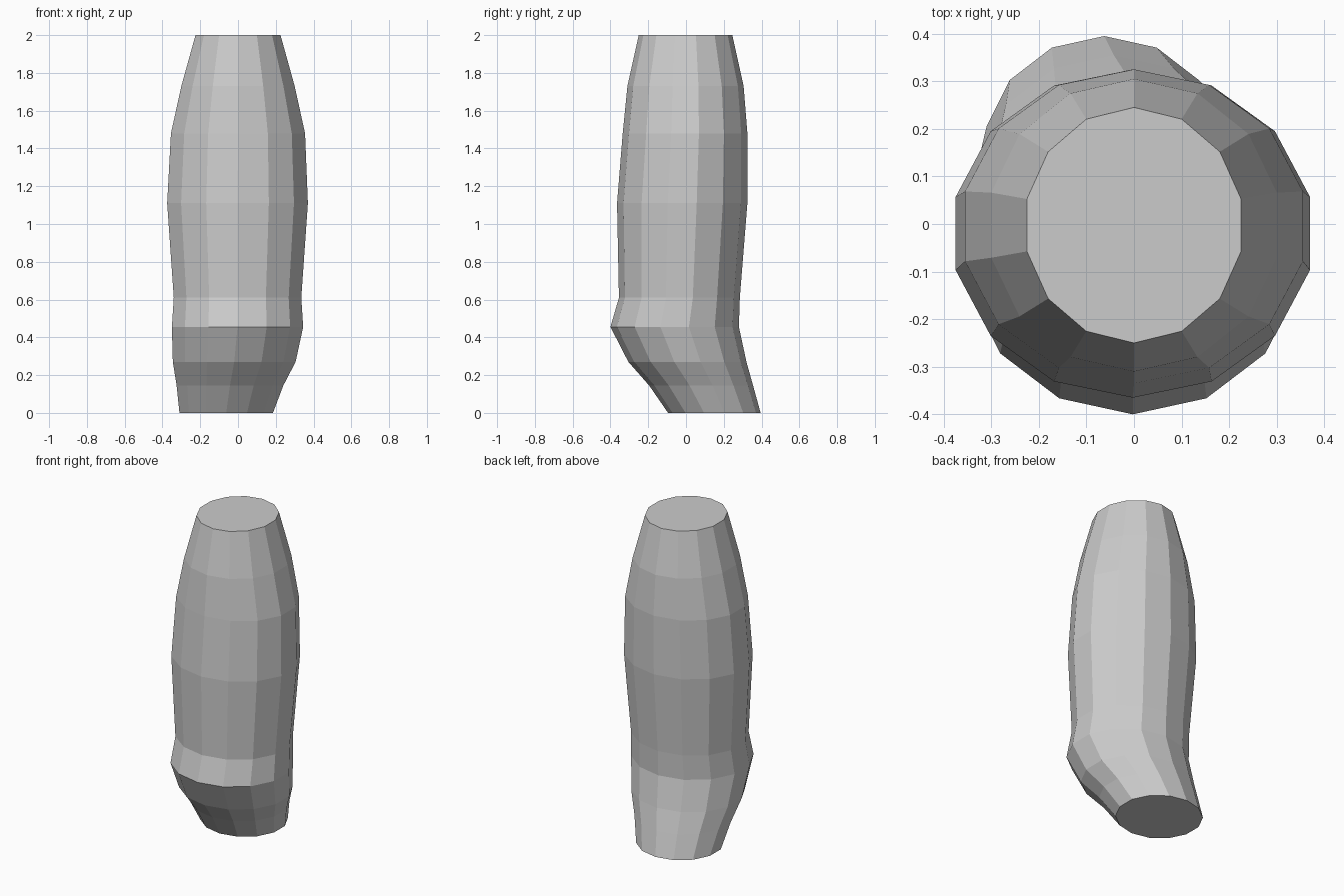
import bpy
import bmesh
from math import sin, cos, tau

cube = bpy.data.objects.get("Cube")
if cube:
    bpy.data.objects.remove(cube, do_unlink=True)

SIDES = 14

# Cross-sections from bottom to top: z, x min, x max, y min, y max
SECTIONS = [
    (0.00, -0.31, 0.185, -0.095, 0.395),
    (0.145, -0.325, 0.24, -0.195, 0.355),
    (0.27, -0.345, 0.305, -0.305, 0.32),
    (0.455, -0.35, 0.345, -0.40, 0.28),
    (0.61, -0.34, 0.335, -0.355, 0.285),
    (1.11, -0.375, 0.37, -0.365, 0.325),
    (1.48, -0.355, 0.355, -0.335, 0.325),
    (1.73, -0.30, 0.30, -0.31, 0.305),
    (2.00, -0.225, 0.225, -0.25, 0.245),
]

grey = bpy.data.materials.new("plain grey")
grey.use_nodes = True
color = (0.6, 0.6, 0.6, 1.0)
grey.diffuse_color = color
grey.node_tree.nodes["Principled BSDF"].inputs["Base Color"].default_value = color


def add_ring(bm, z, x0, x1, y0, y1):
    """Add one polygon ring that fills the given extents."""
    flat = sin(tau * round(SIDES / 4 - 0.01) / SIDES)
    rx, ry = (x1 - x0) / 2 / flat, (y1 - y0) / 2
    cx, cy = (x0 + x1) / 2, (y0 + y1) / 2
    return [bm.verts.new((cx - rx * sin(tau * i / SIDES),
                          cy + ry * cos(tau * i / SIDES), z))
            for i in range(SIDES)]


# Bent faceted body: rings joined by quads, with flat caps
bm = bmesh.new()
rings = [add_ring(bm, *section) for section in SECTIONS]
for low, high in zip(rings, rings[1:]):
    for i in range(SIDES):
        j = (i + 1) % SIDES
        bm.faces.new((low[i], low[j], high[j], high[i]))
bm.faces.new(rings[0])
bm.faces.new(rings[-1])
bmesh.ops.recalc_face_normals(bm, faces=bm.faces)

mesh = bpy.data.meshes.new("bent_body")
bm.to_mesh(mesh)
bm.free()
mesh.materials.append(grey)
body = bpy.data.objects.new("bent_body", mesh)
bpy.context.collection.objects.link(body)
